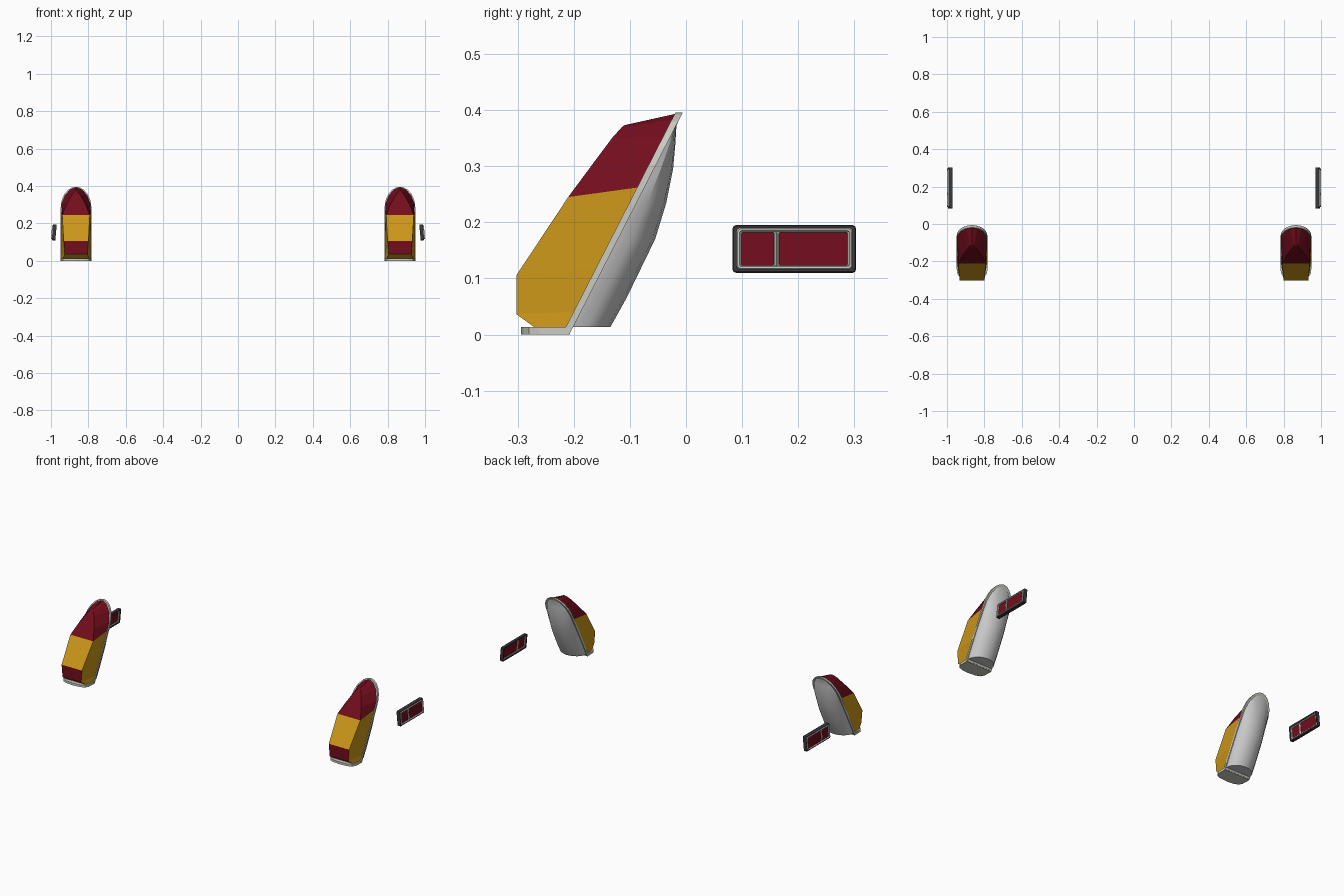
import bpy, bmesh, math

if "Cube" in bpy.data.objects:
    bpy.data.objects.remove(bpy.data.objects["Cube"])

CX = 0.866  # sideways centre of each tail light


def mat(name, col):
    m = bpy.data.materials.new(name)
    m.diffuse_color = (*col, 1)
    m.use_nodes = True
    m.node_tree.nodes["Principled BSDF"].inputs["Base Color"].default_value = m.diffuse_color
    return m


AMBER = mat("amber", (0.60, 0.31, 0.01))
RED = mat("red", (0.17, 0.004, 0.012))
CHROME = mat("chrome", (0.60, 0.60, 0.54))
RUBBER = mat("rubber", (0.04, 0.04, 0.045))


def finish(name, bm, mats=(), smooth=None):
    """Turn a bmesh into an object mirrored across x = 0."""
    bmesh.ops.remove_doubles(bm, verts=bm.verts, dist=1e-5)
    bmesh.ops.recalc_face_normals(bm, faces=bm.faces)
    me = bpy.data.meshes.new(name)
    bm.to_mesh(me)
    bm.free()
    ob = bpy.data.objects.new(name, me)
    bpy.context.collection.objects.link(ob)
    for m in mats:
        me.materials.append(m)
    ob.modifiers.new("mirror", 'MIRROR')
    if smooth:
        bpy.ops.object.select_all(action='DESELECT')
        ob.select_set(True)
        bpy.context.view_layer.objects.active = ob
        bpy.ops.object.shade_smooth_by_angle(angle=math.radians(smooth))
    return ob


def loft(rows, closed, colour=None):
    """Skin rows of points; cap both ends when closed."""
    bm = bmesh.new()
    vs = [[bm.verts.new(p) for p in r] for r in rows]
    n = len(rows[0])
    for i in range(len(vs) - 1):
        for j in range(n if closed else n - 1):
            k = (j + 1) % n
            f = bm.faces.new((vs[i][j], vs[i][k], vs[i + 1][k], vs[i + 1][j]))
            if colour:
                f.material_index = colour(i, j)
    bm.faces.new(vs[0])
    return bm


def lens_y(z):
    return -0.221 + 0.511 * z  # slanted plane at the back of the lens


# Tail light lens: front half-width, front y, front z, rear half-width, rear z
levels = [(0.070, -0.270, 0.013, 0.079, 0.013),
          (0.060, -0.302, 0.036, 0.080, 0.040),
          (0.066, -0.302, 0.106, 0.080, 0.120),
          (0.074, -0.210, 0.245, 0.079, 0.262),
          (0.052, -0.170, 0.299, 0.077, 0.305),
          (0.024, -0.132, 0.350, 0.058, 0.352),
          (0.009, -0.115, 0.369, 0.030, 0.382),
          (0.0005, -0.110, 0.373, 0.001, 0.393)]
rows = [[(CX - bw, lens_y(bz), bz), (CX - fw, fy, fz), (CX + fw, fy, fz), (CX + bw, lens_y(bz), bz)]
        for fw, fy, fz, bw, bz in levels]
finish("tail_lens", loft(rows, True, lambda i, j: 1 if i > 2 or (i == 1 and j == 1) else 0), (AMBER, RED))


def slab(half, to3d, offset):
    """Symmetric outline from a half profile, extruded by an offset."""
    bm = bmesh.new()
    pts = half + [(-x, v) for x, v in reversed(half) if x > 0]
    f = bm.faces.new([bm.verts.new(to3d(x, v)) for x, v in pts])
    ext = bmesh.ops.extrude_face_region(bm, geom=[f])
    bmesh.ops.translate(bm, vec=offset, verts=[g for g in ext["geom"] if isinstance(g, bmesh.types.BMVert)])
    return bm


# Slanted chrome trim following the bullet-shaped outline
outline = [(0.083, 0.004), (0.083, 0.26), (0.081, 0.303), (0.074, 0.333),
           (0.060, 0.360), (0.042, 0.380), (0.021, 0.392), (0, 0.396)]
finish("rear_trim", slab(outline, lambda x, z: (CX + x, lens_y(z), z), (0, 0.013, 0)), (CHROME,))

# Chrome foot under the lens
foot = [(0.083, -0.207), (0.081, -0.262), (0.070, -0.280), (0.045, -0.290), (0, -0.294)]
finish("base_trim", slab(foot, lambda x, y: (CX + x, y, 0), (0, 0, 0.013)), (CHROME,))

# Rounded grey housing behind the trim: half-width, height, rearmost y
bowl = [(0.078, 0.013, -0.135), (0.079, 0.065, -0.106), (0.079, 0.17, -0.055),
        (0.077, 0.235, -0.035), (0.074, 0.295, -0.023), (0.060, 0.340, -0.019),
        (0.035, 0.372, -0.017), (0.004, 0.386, -0.011)]
rows = []
for w, z, peak in bowl:
    yb = lens_y(z) + 0.012
    rows.append([(CX + w * math.cos(math.pi * k / 8), yb + (peak - yb) * math.sin(math.pi * k / 8), z)
                 for k in range(9)])
finish("lamp_housing", loft(rows, False), smooth=30)


def lean(x, z):
    return x - 0.09 * (z - 0.152)  # side markers lean inward at the top


def rounded(y0, y1, z0, z1, r, x):
    pts = []
    for cy, cz, a in ((y1 - r, z1 - r, 0), (y0 + r, z1 - r, 90), (y0 + r, z0 + r, 180), (y1 - r, z0 + r, 270)):
        for k in range(3):
            t = math.radians(a + 45 * k)
            z = cz + r * math.sin(t)
            pts.append((lean(x, z), cy + r * math.cos(t), z))
    return pts


def ring(name, box, width, x0, x1, r, m):
    """Rounded rectangular frame with a bevelled outer lip."""
    y0, y1, z0, z1 = box

    def loop(d, x):
        return rounded(y0 + d, y1 - d, z0 + d, z1 - d, max(r - d * 0.4, 0.002), x)
    loops = [loop(0, x0), loop(0, x1 - 0.003), loop(0.002, x1), loop(width - 0.001, x1),
             loop(width, x1 - 0.003), loop(width, x0), loop(0, x0)]
    bm = loft(loops, True)
    bm.faces.ensure_lookup_table()
    bm.faces.remove(bm.faces[-1])
    finish(name, bm, (m,))


# Side marker: rubber gasket, two chrome window frames and red lenses
ring("marker_gasket", (0.083, 0.303, 0.110, 0.195), 0.008, 0.973, 0.992, 0.006, RUBBER)
ring("marker_bezel", (0.090, 0.297, 0.116, 0.190), 0.006, 0.976, 0.997, 0.006, CHROME)
for label, y0, y1 in (("front", 0.094, 0.162), ("rear", 0.161, 0.293)):
    ring("marker_frame_" + label, (y0, y1, 0.118, 0.187), 0.005, 0.978, 0.994, 0.005, CHROME)
    bm = loft([rounded(y0 + 0.004, y1 - 0.004, 0.122, 0.183, 0.004, x) for x in (0.980, 0.991)], True)
    bm.faces.new([bm.verts.new(p) for p in rounded(y0 + 0.004, y1 - 0.004, 0.122, 0.183, 0.004, 0.991)])
    finish("marker_lens_" + label, bm, (RED,))
